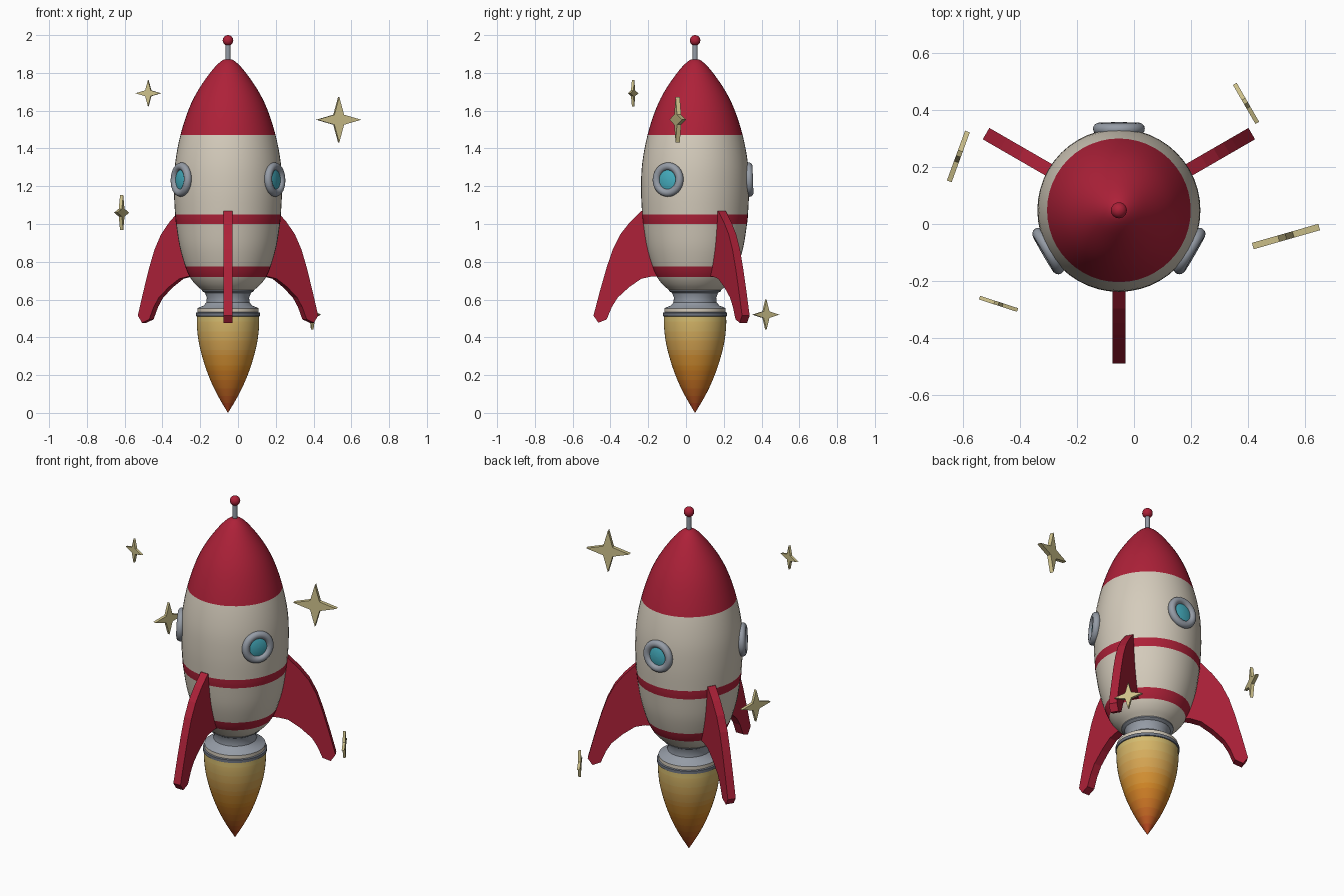
import bpy, bmesh, math
from mathutils import Matrix, Vector

if "Cube" in bpy.data.objects:
    bpy.data.objects.remove(bpy.data.objects["Cube"])

AXIS = Vector((-0.053, 0.048, 0))


def material(name, rgb):
    m = bpy.data.materials.new(name)
    m.diffuse_color = (*rgb, 1)
    m.use_nodes = True
    m.node_tree.nodes["Principled BSDF"].inputs["Base Color"].default_value = m.diffuse_color
    return m


RED = material("red", (0.42, 0.015, 0.04))
CREAM = material("cream", (0.66, 0.60, 0.50))
STEEL = material("steel", (0.30, 0.33, 0.38))
DARK = material("dark_steel", (0.16, 0.18, 0.22))
GLASS = material("glass", (0.06, 0.42, 0.52))
GOLD = material("gold", (0.62, 0.54, 0.26))


def finish(name, bm, mats, matrix, smooth=True):
    bmesh.ops.recalc_face_normals(bm, faces=bm.faces)
    me = bpy.data.meshes.new(name)
    bm.to_mesh(me)
    bm.free()
    for m in mats:
        me.materials.append(m)
    ob = bpy.data.objects.new(name, me)
    bpy.context.collection.objects.link(ob)
    ob.matrix_world = matrix
    if smooth:
        bpy.ops.object.select_all(action='DESELECT')
        ob.select_set(True)
        bpy.context.view_layer.objects.active = ob
        bpy.ops.object.shade_smooth_by_angle(angle=math.radians(35))
    return ob


def curve_through(pts, n=4):
    """Catmull-Rom samples through (radius, z) points."""
    p = [Vector(q) for q in pts]
    p = [2 * p[0] - p[1]] + p + [2 * p[-1] - p[-2]]
    out = []
    for a, b, c, d in zip(p, p[1:], p[2:], p[3:]):
        for i in range(n):
            t = i / n
            out.append(0.5 * (2 * b + (c - a) * t + (2 * a - 5 * b + 4 * c - d) * t * t
                              + (3 * b - a - 3 * c + d) * t ** 3))
    return out + [p[-2]]


def lathe(name, profile, mats, pick=lambda z: 0, matrix=Matrix.Translation(AXIS), sides=48):
    bm = bmesh.new()
    rings = [[bm.verts.new((max(r, 0.0005) * math.cos(math.tau * i / sides),
                            max(r, 0.0005) * math.sin(math.tau * i / sides), z))
              for i in range(sides)] for r, z in profile]
    for (lo, hi), (a, b) in zip(zip(rings, rings[1:]), zip(profile, profile[1:])):
        for i in range(sides):
            j = (i + 1) % sides
            f = bm.faces.new((lo[i], lo[j], hi[j], hi[i]))
            f.material_index = pick((a[1] + b[1]) / 2)
    bm.faces.new(rings[0]).material_index = pick(profile[0][1])
    bm.faces.new(rings[-1]).material_index = pick(profile[-1][1])
    return finish(name, bm, mats, matrix)


def extruded(name, outline, thickness, mat, matrix):
    """Flat outline in local XZ, thickened evenly along local Y."""
    bm = bmesh.new()
    f = bm.faces.new([bm.verts.new((x, -thickness / 2, z)) for x, z in outline])
    new = bmesh.ops.extrude_face_region(bm, geom=[f])["geom"]
    bmesh.ops.translate(bm, vec=(0, thickness, 0),
                        verts=[v for v in new if isinstance(v, bmesh.types.BMVert)])
    return finish(name, bm, [mat], matrix, smooth=False)


# Hull with red nose and two red stripes
hull = [(0.138, 0.65), (0.172, 0.68), (0.202, 0.72), (0.226, 0.775), (0.256, 0.88), (0.275, 1.0),
        (0.280, 1.05), (0.286, 1.18), (0.280, 1.32), (0.252, 1.47), (0.207, 1.61),
        (0.154, 1.715), (0.083, 1.815), (0.032, 1.865), (0.0, 1.873)]
lathe("hull", curve_through(hull), [CREAM, RED],
      lambda z: int(z > 1.47 or 1.0 < z < 1.05 or 0.72 < z < 0.775))

# Engine nozzle with a cream band
nozzle = [(0.125, 0.67), (0.138, 0.66), (0.138, 0.645), (0.122, 0.636), (0.112, 0.61), (0.114, 0.585),
          (0.130, 0.567), (0.155, 0.558), (0.162, 0.553), (0.162, 0.533), (0.170, 0.530),
          (0.170, 0.513), (0.155, 0.508)]
lathe("engine_nozzle", nozzle, [STEEL, CREAM, DARK],
      lambda z: 1 if 0.533 < z < 0.553 else 2 if z < 0.533 else 0)

# Flame, graded from yellow to red
stops = [(0.50, 0.07, 0.015), (0.66, 0.26, 0.02), (0.66, 0.50, 0.16)]
flame_mats = []
for k in range(12):
    t = k / 11 * 2
    i = min(int(t), 1)
    flame_mats.append(material(f"flame_{k}", Vector(stops[i]).lerp(Vector(stops[i + 1]), t - i)))
flame = [(0.0, 0.0), (0.042, 0.07), (0.083, 0.15), (0.122, 0.25), (0.152, 0.36), (0.164, 0.45), (0.165, 0.515)]
lathe("flame", curve_through(flame), flame_mats, lambda z: min(11, int(z / 0.52 * 12)))

# Antenna
lathe("antenna_rod", [(0.013, 1.86), (0.013, 1.96)], [STEEL], sides=16)
ball = [(0.028 * math.sin(math.pi * i / 12), 1.972 - 0.028 * math.cos(math.pi * i / 12)) for i in range(13)]
lathe("antenna_ball", ball, [RED], sides=24)

# Three fins, with portholes between them
fin = [(0.20, 1.065), (0.284, 1.07), (0.345, 1.01), (0.396, 0.945), (0.436, 0.865), (0.468, 0.77),
       (0.505, 0.64), (0.538, 0.515), (0.512, 0.477), (0.468, 0.495), (0.441, 0.56), (0.410, 0.61),
       (0.35, 0.665), (0.285, 0.71), (0.23, 0.722), (0.17, 0.722)]
rim = [(0.070 + 0.021 * math.cos(a), 0.021 * math.sin(a))
       for a in [math.tau * i / 16 for i in range(17)]]
pane = [(0.06, -0.02), (0.06, 0.003), (0.04, 0.009), (0.02, 0.012), (0.0, 0.013)]
for n in range(3):
    spin = Matrix.Rotation(math.radians(-90 + 120 * n), 4, 'Z')
    extruded(f"fin_{n + 1}", fin, 0.046, RED, Matrix.Translation(AXIS) @ spin)
    out = (Matrix.Translation(AXIS) @ Matrix.Rotation(math.radians(-30 + 120 * n), 4, 'Z')
           @ Matrix.Translation((0.286, 0, 1.235)) @ Matrix.Rotation(math.radians(88), 4, 'Y'))
    bpy.ops.mesh.primitive_torus_add(major_radius=0.070, minor_radius=0.021,
                                     major_segments=40, minor_segments=14)
    ring = bpy.context.object
    ring.name = f"porthole_rim_{n + 1}"
    ring.matrix_world = out
    ring.data.materials.append(STEEL)
    bpy.ops.object.shade_smooth()
    lathe(f"porthole_glass_{n + 1}", pane, [GLASS], matrix=out, sides=32)

# Four-pointed stars: position, radius, turn about z
stars = [((0.533, -0.044, 1.552), 0.121, 16), ((-0.475, -0.280, 1.692), 0.070, -18),
         ((-0.616, 0.237, 1.06), 0.093, 70), ((0.393, 0.423, 0.52), 0.079, -60)]
for n, (pos, size, turn) in enumerate(stars):
    outline = [((size if i % 2 == 0 else size * 0.31) * math.cos(math.pi * i / 4),
                (size if i % 2 == 0 else size * 0.31) * math.sin(math.pi * i / 4)) for i in range(8)]
    extruded(f"star_{n + 1}", outline, size * 0.19, GOLD,
             Matrix.Translation(pos) @ Matrix.Rotation(math.radians(turn), 4, 'Z'))
